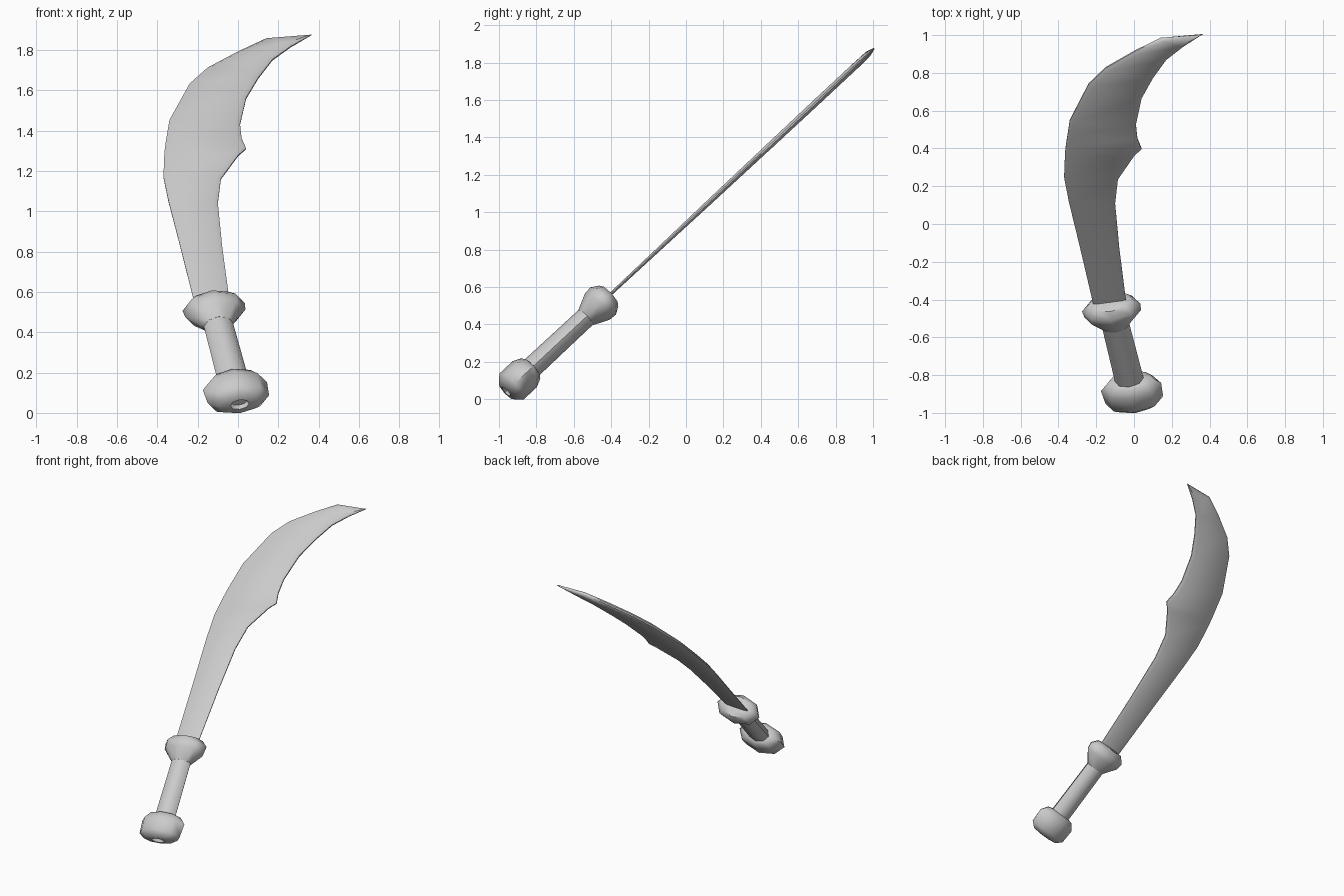
import bpy, bmesh, math
from mathutils import Matrix, Vector

if "Cube" in bpy.data.objects:
    bpy.data.objects.remove(bpy.data.objects["Cube"])

# Sword plane: x across, v along the sword, w normal to the blade
TILT = math.radians(43)
S, C = math.sin(TILT), math.cos(TILT)
Z0 = 0.938
FRAME = Matrix(((1, 0, 0, 0), (0, C, -S, 0), (0, S, C, Z0), (0, 0, 0, 1)))


def loft(name, rings):
    """Skin a list of equal-length closed rings and cap both ends."""
    bm = bmesh.new()
    rows = [[bm.verts.new(FRAME @ Vector(p)) for p in ring] for ring in rings]
    n = len(rows[0])
    for a, b in zip(rows, rows[1:]):
        for i in range(n):
            j = (i + 1) % n
            bm.faces.new((a[i], a[j], b[j], b[i]))
    bm.faces.new(rows[0])
    bm.faces.new(rows[-1])
    bmesh.ops.recalc_face_normals(bm, faces=bm.faces)
    me = bpy.data.meshes.new(name)
    bm.to_mesh(me)
    bm.free()
    ob = bpy.data.objects.new(name, me)
    bpy.context.collection.objects.link(ob)
    bpy.ops.object.select_all(action='DESELECT')
    ob.select_set(True)
    bpy.context.view_layer.objects.active = ob
    bpy.ops.object.shade_smooth_by_angle(angle=math.radians(50))
    return ob


# Grip axis leans slightly to the side within the sword plane
AXIS = Vector((-0.18, 0.984, 0)).normalized()
SIDE = Vector((AXIS.y, -AXIS.x, 0))
GUARD = Vector((-0.118, -0.62, 0))


def turned(name, profile, sides=8):
    """Oval turned part from (position v, half width, half depth) rows."""
    rings = []
    for v, rx, rw in profile:
        centre = GUARD + AXIS * ((v + 0.62) / AXIS.y)
        rings.append([centre + SIDE * rx * math.cos(a) + Vector((0, 0, rw * math.sin(a)))
                      for a in (math.tau * i / sides for i in range(sides))])
    return loft(name, rings)


# Pommel with a small recess in its end
turned("pommel", [(-1.295, .038, .022), (-1.315, .048, .032), (-1.308, .11, .065),
                  (-1.275, .155, .095), (-1.18, .162, .095), (-1.135, .12, .075),
                  (-1.125, .07, .055)])
# Grip
turned("grip", [(-1.14, .077, .058), (-0.9, .075, .056), (-0.66, .073, .055)])
# Guard
turned("guard", [(-0.735, .073, .056), (-0.65, .152, .096), (-0.605, .157, .1),
                 (-0.565, .115, .075), (-0.56, .06, .04)])

# Blade stations in front view: back edge x, z, cutting edge x, z, half thickness
STATIONS = [
    (-.215, .54, -.04, .54, .008), (-.285, .82, -.078, .82, .011),
    (-.345, 1.05, -.10, 1.04, .014), (-.37, 1.17, -.085, 1.16, .015),
    (-.365, 1.29, 0, 1.275, .016), (-.36, 1.33, .04, 1.31, .016),
    (-.35, 1.39, .018, 1.36, .017), (-.34, 1.45, .01, 1.43, .017),
    (-.24, 1.63, .04, 1.56, .018), (-.15, 1.71, .10, 1.66, .018),
    (0, 1.79, .17, 1.75, .018), (.14, 1.855, .26, 1.815, .016),
    (.355, 1.872, .365, 1.876, .004)]


def blade_ring(xl, zl, xr, zr, h):
    left = Vector((xl, (zl - Z0) / S, 0))
    right = Vector((xr, (zr - Z0) / S, 0))
    d = right - left
    inset = d.normalized() * min(.022, d.length * .25)
    up, edge = Vector((0, 0, h)), Vector((0, 0, h * .25))
    a, b = left + inset, right - inset
    return [left + edge, a + up, b + up, right + edge,
            right - edge, b - up, a - up, left - edge]


loft("blade", [blade_ring(*s) for s in STATIONS])
